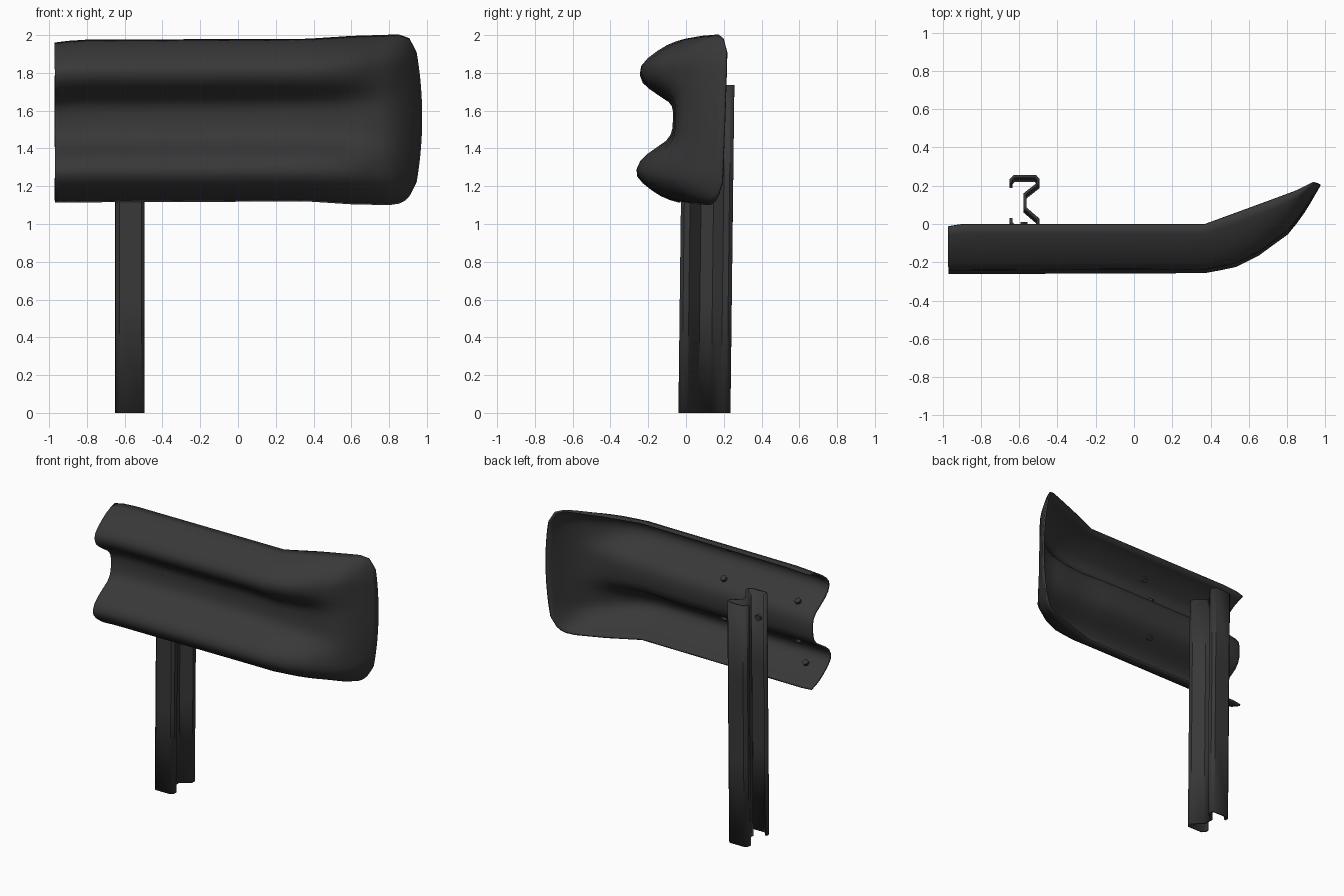
import bpy, bmesh, math
from mathutils import Vector

if "Cube" in bpy.data.objects:
    bpy.data.objects.remove(bpy.data.objects["Cube"])

steel = bpy.data.materials.new("dark_steel")
steel.diffuse_color = (0.04, 0.04, 0.04, 1)
steel.use_nodes = True
steel.node_tree.nodes["Principled BSDF"].inputs["Base Color"].default_value = steel.diffuse_color


def lerp(table, x):
    """Piecewise linear lookup in (key, value) pairs."""
    for (x0, v0), (x1, v1) in zip(table, table[1:]):
        if x <= x1:
            return v0 + (v1 - v0) * max(0, x - x0) / (x1 - x0)
    return table[-1][1]


def add_sheet(name, rows, thickness, offset, angle):
    """Loft a sheet through rows of points and give it thickness."""
    n = len(rows[0])
    faces = [(i * n + j, i * n + j + 1, (i + 1) * n + j + 1, (i + 1) * n + j)
             for i in range(len(rows) - 1) for j in range(n - 1)]
    me = bpy.data.meshes.new(name)
    me.from_pydata([p for r in rows for p in r], [], faces)
    ob = bpy.data.objects.new(name, me)
    bpy.context.collection.objects.link(ob)
    me.materials.append(steel)
    bm = bmesh.new()
    bm.from_mesh(me)
    bmesh.ops.recalc_face_normals(bm, faces=bm.faces)
    bm.to_mesh(me)
    bm.free()
    mod = ob.modifiers.new("thickness", "SOLIDIFY")
    mod.thickness, mod.offset = thickness, offset
    bpy.context.view_layer.objects.active = ob
    ob.select_set(True)
    bpy.ops.object.shade_smooth_by_angle(angle=math.radians(angle))
    ob.select_set(False)
    return ob


# Rail outlines along x: back edge, front face, top and bottom edges
BACK = [(-.97, -.015), (-.9, -.004), (.37, -.004), (.97, .215)]
FRONT = [(-.97, -.237), (.38, -.232), (.53, -.2), (.65, -.14), (.8, -.03), (.9, .095), (.97, .215)]
TOP = [(-.97, 1.955), (-.85, 1.97), (.37, 1.975), (.6, 1.99), (.85, 1.998), (.92, 1.98), (.97, 1.91)]
BOTTOM = [(-.97, 1.12), (.37, 1.125), (.6, 1.11), (.83, 1.105), (.91, 1.135), (.97, 1.22)]
# Blend from the grooved W section to the spoon-shaped end
FADE = [(.2, 0), (.4, .12), (.6, .4), (.75, .75), (.88, 1)]
# Half section: distance from mid height (0..1) and depth, grooved and spoon-like
SECTION = [(0, .13, 1), (.1, .13, 1), (.19, .18, 1), (.27, .3, 1), (.36, .56, 1), (.43, .76, 1),
           (.51, .93, 1), (.6, 1, 1), (.68, .98, 1), (.76, .85, .92), (.85, .63, .72),
           (.92, .42, .48), (.97, .2, .25), (1, 0, 0)]
PROFILE = [(-t, a, b) for t, a, b in SECTION[:0:-1]] + SECTION


def rail_point(x, t, groove, spoon):
    top, bottom = lerp(TOP, x), lerp(BOTTOM, x)
    z = (top + bottom) / 2 + t * (top - bottom) / 2
    f = lerp(FADE, x)
    w = groove * (1 - f) + spoon * f
    b = lerp(BACK, x)
    y = b + (lerp(FRONT, x) - b) * w + .035 * (z - 1.83) * (.5 if z > 1.83 else 1)
    bow = max(0, (x - .85) / .12) * .03 * t * t      # rounded free end
    return Vector((x - bow, y, z))


# Rail
stations = [-.97, -.95, -.9, -.8, -.5, -.2, .1, .25, .37, .45, .53, .6,
            .65, .7, .75, .8, .85, .89, .92, .95, .97]
add_sheet("rail", [[rail_point(x, *p) for p in PROFILE] for x in stations], .012, 0, 50)

# Sigma-shaped post, leaning back very slightly
sigma = [(-.642, .195), (-.642, .218), (-.625, .235), (-.515, .235), (-.502, .22), (-.502, .195),
         (-.57, .14), (-.57, .065), (-.502, .005), (-.502, -.02), (-.515, -.034),
         (-.625, -.034), (-.642, -.015), (-.642, .01)]
levels = [0, .6, 1.2, 1.735]
add_sheet("post", [[(x, y * .97 + .012 * z, z) for x, y in sigma] for z in levels], .016, 0, 30)


def add_bolt(name, centre, normal, radius, depth):
    bpy.ops.mesh.primitive_cylinder_add(vertices=6, radius=radius, depth=depth, location=centre)
    ob = bpy.context.object
    ob.name = name
    ob.rotation_euler = normal.to_track_quat('Z', 'Y').to_euler()
    ob.data.materials.append(steel)


# Splice nuts on the back of the sloping faces
for x in (-.82, -.23):
    for t in (-.8, -.35, .35, .8):
        k = max(i for i, p in enumerate(PROFILE) if p[0] <= t)
        a, b = rail_point(x, *PROFILE[k]), rail_point(x, *PROFILE[k + 1])
        normal = (b - a).cross(Vector((1, 0, 0))).normalized()
        if normal.y < 0:
            normal = -normal
        add_bolt("splice_nut", (a + b) / 2 + normal * .012, normal, .022, .025)

# Bolt fixing the rail to the post
add_bolt("post_bolt", (-.575, -.02, 1.545), Vector((0, -1, 0)), .022, .06)
